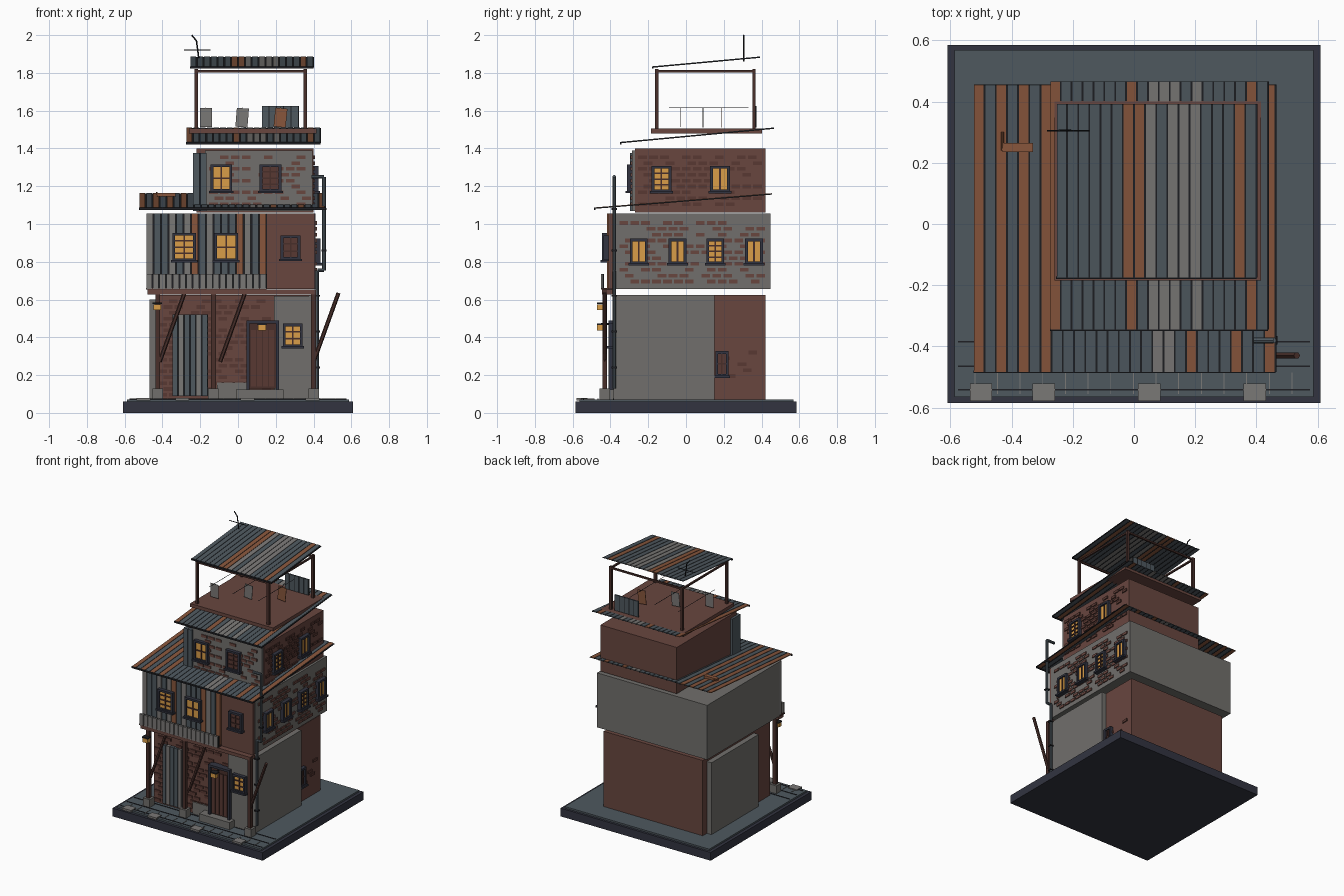
import bpy, bmesh, math, random
from mathutils import Matrix, Vector

random.seed(4)
default_cube = bpy.data.objects.get("Cube")
if default_cube:
    bpy.data.objects.remove(default_cube, do_unlink=True)

# Palette, given as display values and converted to linear
PALETTE = {
    "brick": (104, 70, 63), "old_brick": (88, 56, 50), "concrete": (113, 111, 108),
    "slate": (78, 88, 95), "rust": (136, 86, 60), "wood": (72, 47, 42),
    "navy": (50, 52, 64), "glow": (218, 158, 72), "iron": (30, 31, 35),
    "zinc": (122, 120, 118),
}
NAMES = list(PALETTE)
MATERIALS = []
for label, rgb in PALETTE.items():
    mat = bpy.data.materials.new(label)
    mat.use_nodes = True
    colour = [((c / 255 + 0.055) / 1.055) ** 2.4 for c in rgb] + [1]
    mat.diffuse_color = colour
    mat.node_tree.nodes["Principled BSDF"].inputs["Base Color"].default_value = colour
    MATERIALS.append(mat)

CODE = {"s": "slate", "r": "rust", "g": "zinc"}
parts = {}


def mesh_of(part):
    return parts.setdefault(part, bmesh.new())


def paint(verts, colour):
    for face in {f for v in verts for f in v.link_faces}:
        face.material_index = NAMES.index(colour)


def block(part, colour, centre, size, turn=Matrix()):
    m = Matrix.Translation(centre) @ turn @ Matrix.Diagonal((*size, 1))
    paint(bmesh.ops.create_cube(mesh_of(part), size=1, matrix=m)["verts"], colour)


def span(part, colour, xs, ys, zs):
    pairs = (xs, ys, zs)
    block(part, colour, [(a + b) / 2 for a, b in pairs], [b - a for a, b in pairs])


def rod(part, colour, a, b, radius, sides=8):
    a, b = Vector(a), Vector(b)
    d = b - a
    m = Matrix.Translation((a + b) / 2) @ d.to_track_quat("Z", "Y").to_matrix().to_4x4()
    made = bmesh.ops.create_cone(mesh_of(part), cap_ends=True, segments=sides, radius1=radius,
                                 radius2=radius, depth=d.length, matrix=m)
    paint(made["verts"], colour)


def on_wall(part, colour, wall, u, v, w, h, thick, lift=0):
    """Plate on a wall: wall is (side, plane), u runs along it and v is height."""
    side, plane = wall
    if side == "front":
        block(part, colour, (u, plane - lift - thick / 2, v), (w, thick, h))
    else:
        block(part, colour, (plane + lift + thick / 2, u, v), (thick, w, h))


def window(part, wall, u, v, w, h, pane="glow", rails=1):
    on_wall(part, pane, wall, u, v, w, h, 0.014)
    for s in (-1, 1):
        on_wall(part, "navy", wall, u + s * w / 2, v, 0.014, h + 0.014, 0.026)
        on_wall(part, "navy", wall, u, v + s * h / 2, w + 0.014, 0.014, 0.026)
    on_wall(part, "wood", wall, u, v, 0.008, h, 0.02)
    for i in range(rails):
        on_wall(part, "wood", wall, u, v + h * ((i + 1) / (rails + 1) - 0.5), w, 0.008, 0.02)
    on_wall(part, "navy", wall, u, v - h / 2 - 0.008, w + 0.03, 0.012, 0.035)


def bricks(part, colour, wall, us, vs, keep):
    pitch, course = 0.058, 0.031
    for row in range(int((vs[1] - vs[0]) / course)):
        u = us[0] + 0.03 + (row % 2) * pitch / 2
        while u < us[1] - 0.025:
            if random.random() < keep:
                on_wall(part, colour, wall, u, vs[0] + course * (row + 0.5), 0.046, 0.019, 0.007)
            u += pitch


def cladding(part, codes, wall, us, vs, thick):
    step = (us[1] - us[0]) / len(codes)
    mid, tall = sum(vs) / 2, vs[1] - vs[0]
    for i, c in enumerate(codes):
        u = us[0] + step * (i + 0.5)
        on_wall(part, CODE[c], wall, u, mid, step * 0.86, tall, thick)
        on_wall(part, "iron", wall, u + step / 2, mid, step * 0.14, tall, thick / 2)


def roof(part, codes, xs, low, high):
    """Sloping sheets with dark seams; low and high are (y, z) of the ends."""
    dy, dz = high[0] - low[0], high[1] - low[1]
    turn = Matrix.Rotation(math.atan2(dz, dy), 4, "X")
    y, z, run = (low[0] + high[0]) / 2, (low[1] + high[1]) / 2, math.hypot(dy, dz)
    step = (xs[1] - xs[0]) / len(codes)
    for i, c in enumerate(codes):
        x = xs[0] + step * (i + 0.5)
        block(part, CODE[c], (x, y, z), (step * 0.84, run, 0.006), turn)
        block(part, "iron", (x + step / 2, y, z - 0.002), (step * 0.2, run, 0.005), turn)
    block(part, "iron", (sum(xs) / 2, low[0], low[1] - 0.004), (xs[1] - xs[0], 0.008, 0.012))


# Base and pavement
span("base", "navy", (-0.61, 0.61), (-0.585, 0.585), (0, 0.06))
span("pavement", "slate", (-0.587, 0.587), (-0.565, 0.568), (0.06, 0.072))
for y in (-0.385, -0.465, -0.542):
    block("paving_joints", "iron", (0, y, 0.073), (1.15, 0.005, 0.004))
for i in range(15):
    block("paving_joints", "zinc", (-0.52 + i * 0.074, -0.52, 0.073), (0.003, 0.07, 0.004))
for x in (-0.5, -0.295, 0.05, 0.395):
    block("kerb_stones", "zinc", (x, -0.55, 0.072), (0.073, 0.058, 0.014))

# Ground floor
GROUND = ("front", -0.36)
span("ground_floor", "brick", (-0.43, 0.375), (-0.36, 0.42), (0.07, 0.625))
span("right_render", "concrete", (0.375, 0.41), (-0.385, 0.15), (0.07, 0.625))
span("left_render", "concrete", (-0.468, -0.43), (-0.175, 0.372), (0.07, 0.6))
span("front_render", "concrete", (0.19, 0.4), (-0.385, -0.36), (0.07, 0.62))
span("front_patch", "concrete", (-0.11, 0.05), (-0.372, -0.36), (0.07, 0.16))
bricks("ground_bricks", "old_brick", GROUND, (-0.43, 0.19), (0.08, 0.62), 0.75)
bricks("side_bricks", "old_brick", ("side", 0.375), (0.15, 0.4), (0.18, 0.38), 0.25)
cladding("shutter_gate", "sgssgs", GROUND, (-0.35, -0.16), (0.09, 0.52), 0.022)
window("side_hatch", ("side", 0.375), 0.19, 0.26, 0.055, 0.12, "old_brick")
window("ground_window", ("front", -0.385), 0.29, 0.41, 0.09, 0.11, rails=2)

# Door, step and lanterns
span("door_step", "concrete", (-0.01, 0.24), (-0.44, -0.36), (0.07, 0.125))
on_wall("door", "wood", GROUND, 0.13, 0.305, 0.15, 0.35, 0.035)
for i in range(4):
    on_wall("door", "old_brick", GROUND, 0.082 + i * 0.032, 0.29, 0.026, 0.3, 0.04)
for s in (-1, 1):
    on_wall("door_frame", "navy", GROUND, 0.13 + s * 0.078, 0.305, 0.016, 0.36, 0.05)
on_wall("door_frame", "navy", GROUND, 0.13, 0.482, 0.172, 0.016, 0.05)
for x, z in ((0.127, 0.45), (-0.428, 0.56)):
    block("lanterns", "glow", (x, -0.455, z), (0.04, 0.03, 0.03))
    block("lanterns", "iron", (x, -0.45, z + 0.02), (0.05, 0.04, 0.008))
rod("lanterns", "iron", (0.127, -0.45, 0.47), (0.127, -0.37, 0.47), 0.005)

# Porch posts, braces and beam
for x in (-0.425, -0.13, 0.4):
    block("post_footings", "concrete", (x, -0.43, 0.1), (0.055, 0.055, 0.06))
    block("porch_posts", "wood", (x, -0.43, 0.385), (0.025, 0.025, 0.53))
for x in (-0.415, -0.095, 0.4):
    rod("porch_braces", "wood", (x, -0.43, 0.27), (x + 0.132, -0.43, 0.635), 0.011, 6)
span("porch_beam", "brick", (-0.48, 0.41), (-0.445, -0.39), (0.628, 0.652))

# Middle floor
MIDDLE, MIDDLE_SIDE = ("front", -0.39), ("side", 0.41)
span("middle_floor", "concrete", (-0.485, 0.41), (-0.39, 0.447), (0.655, 1.055))
on_wall("middle_brick_panel", "brick", MIDDLE, 0.28, 0.855, 0.255, 0.4, 0.02)
cladding("middle_cladding", "gssgsgrsgsssrgsr", MIDDLE, (-0.488, 0.15), (0.66, 1.055), 0.028)
cladding("balcony_apron", "g" * 18, ("front", -0.435), (-0.488, 0.15), (0.655, 0.735), 0.016)
span("balcony_floor", "wood", (-0.488, 0.15), (-0.45, -0.39), (0.652, 0.662))
bricks("middle_bricks", "brick", MIDDLE_SIDE, (-0.36, 0.445), (0.68, 1.045), 0.68)
window("middle_window", ("front", -0.418), -0.285, 0.878, 0.11, 0.135, rails=3)
window("middle_window", ("front", -0.418), -0.063, 0.878, 0.112, 0.135)
window("middle_window", ("front", -0.41), 0.278, 0.875, 0.09, 0.115, "old_brick", 2)
for y, rails in ((-0.25, 0), (-0.045, 0), (0.155, 3), (0.36, 0)):
    window("middle_side_window", MIDDLE_SIDE, y, 0.855, 0.08, 0.12, rails=rails)

# Upper floor
UPPER, UPPER_SIDE = ("front", -0.27), ("side", 0.4)
span("upper_floor", "brick", (-0.22, 0.4), (-0.27, 0.422), (1.06, 1.4))
on_wall("upper_render", "concrete", UPPER, 0.11, 1.23, 0.57, 0.32, 0.016)
cladding("upper_cladding", "ss", UPPER, (-0.237, -0.165), (1.07, 1.375), 0.026)
span("upper_cladding", "slate", (-0.237, -0.22), (-0.29, -0.2), (1.07, 1.375))
bricks("upper_bricks", "brick", ("front", -0.286), (-0.16, 0.39), (1.09, 1.385), 0.62)
bricks("upper_side_bricks", "old_brick", UPPER_SIDE, (-0.26, 0.415), (1.09, 1.385), 0.75)
window("upper_window", ("front", -0.286), -0.088, 1.243, 0.1, 0.13)
window("upper_window", ("front", -0.286), 0.172, 1.243, 0.1, 0.13, "old_brick", 3)
window("upper_side_window", UPPER_SIDE, -0.13, 1.238, 0.09, 0.125, rails=3)
window("upper_side_window", UPPER_SIDE, 0.18, 1.238, 0.09, 0.125, rails=0)

# Corrugated roofs
roof("lower_roof", "rsrsrsrsssssssssggsrsssrssr", (-0.525, 0.462), (-0.483, 1.085), (0.455, 1.16))
roof("middle_roof", "rssssssrsgggsgssssrs", (-0.275, 0.437), (-0.345, 1.432), (0.465, 1.508))
roof("canopy_roof", "ssssssrrgsgggsssrs", (-0.255, 0.4), (-0.175, 1.832), (0.392, 1.884))
block("roof_scrap", "rust", (-0.38, 0.25, 1.155), (0.1, 0.03, 0.02))
rod("roof_scrap", "rust", (-0.43, 0.24, 1.16), (-0.43, 0.3, 1.165), 0.005)

# Terrace with its frame, screen and washing
span("terrace", "brick", (-0.26, 0.415), (-0.185, 0.402), (1.48, 1.505))
for y in (-0.155, 0.36):
    for x in (-0.222, 0.357):
        block("terrace_posts", "wood", (x, y, 1.66), (0.018, 0.018, 0.32))
    block("terrace_beams", "wood", (0.067, y, 1.808), (0.58, 0.012, 0.012))
for x in (-0.222, 0.357):
    block("terrace_beams", "wood", (x, 0.1, 1.808), (0.012, 0.52, 0.012))
cladding("terrace_screen", "sssss", ("front", 0.372), (0.125, 0.32), (1.51, 1.625), 0.01)
for x, y, colour, lean in ((-0.17, -0.03, "zinc", 0), (0.022, 0.09, "zinc", 0.08), (0.225, 0.19, "rust", 0.1)):
    rod("washing_lines", "iron", (x, -0.09, 1.615), (x, 0.33, 1.615), 0.002, 4)
    block("washing", colour, (x, y, 1.563), (0.064, 0.003, 0.1), Matrix.Rotation(lean, 4, "Y"))

# Drain pipe
path = [(0.39, -0.38, 1.25), (0.455, -0.38, 1.25), (0.455, -0.38, 0.755), (0.42, -0.38, 0.755), (0.42, -0.38, 0.13)]
for a, b in zip(path, path[1:]):
    rod("drain_pipe", "slate", a, b, 0.01)
for z in (0.24, 0.43, 0.62, 0.86, 1.08):
    block("pipe_clips", "iron", (0.455 if z > 0.75 else 0.42, -0.38, z), (0.028, 0.028, 0.01))

# Aerial
rod("aerial", "iron", (-0.205, 0.305, 1.86), (-0.22, 0.305, 1.97), 0.004, 6)
rod("aerial", "iron", (-0.22, 0.305, 1.97), (-0.245, 0.305, 2.0), 0.004, 6)
rod("aerial", "iron", (-0.285, 0.305, 1.922), (-0.145, 0.305, 1.922), 0.003, 6)

# Turn every part into an object
for part, bm in parts.items():
    mesh = bpy.data.meshes.new(part)
    bm.to_mesh(mesh)
    bm.free()
    for mat in MATERIALS:
        mesh.materials.append(mat)
    bpy.context.scene.collection.objects.link(bpy.data.objects.new(part, mesh))
